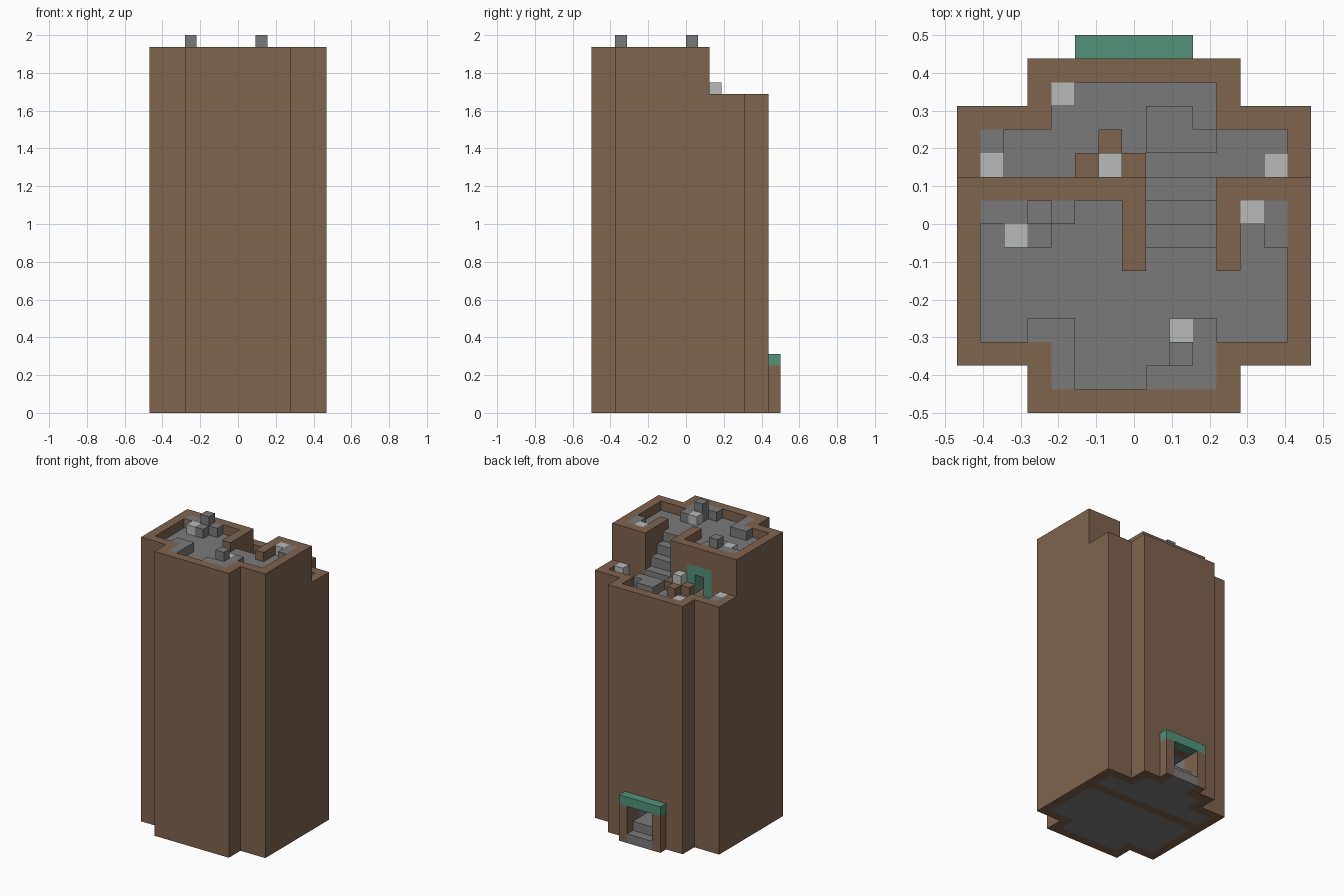
import bpy, bmesh, math
from mathutils import Vector

cube = bpy.data.objects.get("Cube")
if cube:
    bpy.data.objects.remove(cube, do_unlink=True)

U = 1 / 16          # edge of one block
W, D = 15, 16       # footprint in blocks
LOW, HIGH = 26, 30  # terrace floor and roof floor
BACK = 10           # first row of the lower terrace


def material(name, color):
    m = bpy.data.materials.new(name)
    m.use_nodes = True
    m.diffuse_color = (*color, 1)
    m.node_tree.nodes["Principled BSDF"].inputs["Base Color"].default_value = (*color, 1)
    return m


brown = material("brown", (0.212, 0.125, 0.075))
grey = material("stone grey", (0.195, 0.195, 0.195))
pale = material("pale grey", (0.48, 0.50, 0.50))
green = material("green", (0.085, 0.29, 0.195))

part_material = {
    "tower_wall": brown, "portal_posts": brown, "lamp_pedestal": brown,
    "stone_floor": grey, "roof_stairs": grey, "portal_steps": grey, "rubble": grey,
    "lamps": pale, "portal_lintel": green, "terrace_door_frame": green,
}
cells = {}


def fill(part, i, j, k):
    """Fill a range of blocks with a part; None carves them away."""
    for x in range(*i):
        for y in range(*j):
            for z in range(*k):
                if part:
                    cells[x, y, z] = part
                else:
                    cells.pop((x, y, z), None)


def block(part, x, y, z, w=1, d=1, h=1):
    fill(part, (x, x + w), (y, y + d), (z, z + h))


def in_cross(x, y, inset):
    wide = inset <= x < W - inset and 2 + inset <= y < 13 - inset
    long = 3 + inset <= x < 12 - inset and inset <= y < 15 - inset
    return wide or long


# Cross-shaped tower: brown shell with a parapet, stone core
for x in range(W):
    for y in range(D):
        if in_cross(x, y, 0):
            floor = HIGH if y < BACK else LOW
            if in_cross(x, y, 1) and y != BACK - 1:
                block("stone_floor", x, y, 0, h=floor)
            else:
                block("tower_wall", x, y, 0, h=floor + 1)

# Stairwell between two short walls
for x in (7, 11):
    block("tower_wall", x, 6, LOW, d=4, h=5)
for n in range(3):
    y = BACK - 1 - n
    block(None, 8, y, LOW, w=3, h=5)
    block("roof_stairs", 8, y, LOW, w=3, h=n + 1)

# Terrace door
block("terrace_door_frame", 3, 9, LOW, w=3, h=3)
block(None, 4, 8, LOW, d=2, h=2)

# Entrance portal
block(None, 6, 12, 0, w=3, d=3, h=4)
for x in (5, 9):
    block("portal_posts", x, 15, 0, h=4)
block("portal_lintel", 5, 15, 4, w=5)
block("portal_steps", 6, 15, 0, w=3)
block("portal_steps", 6, 12, 0, w=3, d=3, h=2)

# Rubble on the roof: x, y, width, depth
for x, y, w, d in ((1, 8, 4, 1), (3, 7, 1, 1), (13, 7, 1, 2), (3, 3, 2, 1),
                   (4, 1, 1, 2), (8, 1, 3, 1), (10, 2, 1, 2), (9, 2, 1, 1)):
    block("rubble", x, y, HIGH, w, d)
block("rubble", 3, 8, HIGH + 1)
block("rubble", 9, 2, HIGH + 1)

# Rubble on the terrace
block("rubble", 8, 11, LOW, w=2, d=2)
block("rubble", 10, 11, LOW)
block("rubble", 1, 11, LOW)

# Lamps and the pedestal of the middle one
for x, y in ((2, 7), (12, 8), (9, 3)):
    block("lamps", x, y, HIGH)
for x, y in ((1, 10), (13, 10), (4, 13)):
    block("lamps", x, y, LOW)
block("lamp_pedestal", 5, 10, LOW, w=3)
block("lamp_pedestal", 6, 11, LOW)
block("lamps", 6, 10, LOW + 1)

# Turn each part's exposed block sides into a mesh
axes = [Vector((1, 0, 0)), Vector((0, 1, 0)), Vector((0, 0, 1))]
origin = Vector((W / 2, D / 2, 0))
for part, mat in part_material.items():
    bm = bmesh.new()
    for cell, owner in cells.items():
        if owner != part:
            continue
        mid = Vector(cell) + Vector((0.5, 0.5, 0.5)) - origin
        for a in range(3):
            for s in (-1, 1):
                n = axes[a] * s
                if tuple(int(c) for c in Vector(cell) + n) in cells:
                    continue
                u, v = axes[(a + 1) % 3] / 2, axes[(a + 2) % 3] / 2 * s
                center = mid + n / 2
                bm.faces.new([bm.verts.new((center + p) * U)
                              for p in (-u - v, u - v, u + v, v - u)])
    bmesh.ops.remove_doubles(bm, verts=bm.verts, dist=U / 100)
    bmesh.ops.dissolve_limit(bm, angle_limit=math.radians(1),
                             verts=bm.verts, edges=bm.edges)
    mesh = bpy.data.meshes.new(part)
    bm.to_mesh(mesh)
    bm.free()
    mesh.materials.append(mat)
    bpy.context.collection.objects.link(bpy.data.objects.new(part, mesh))
